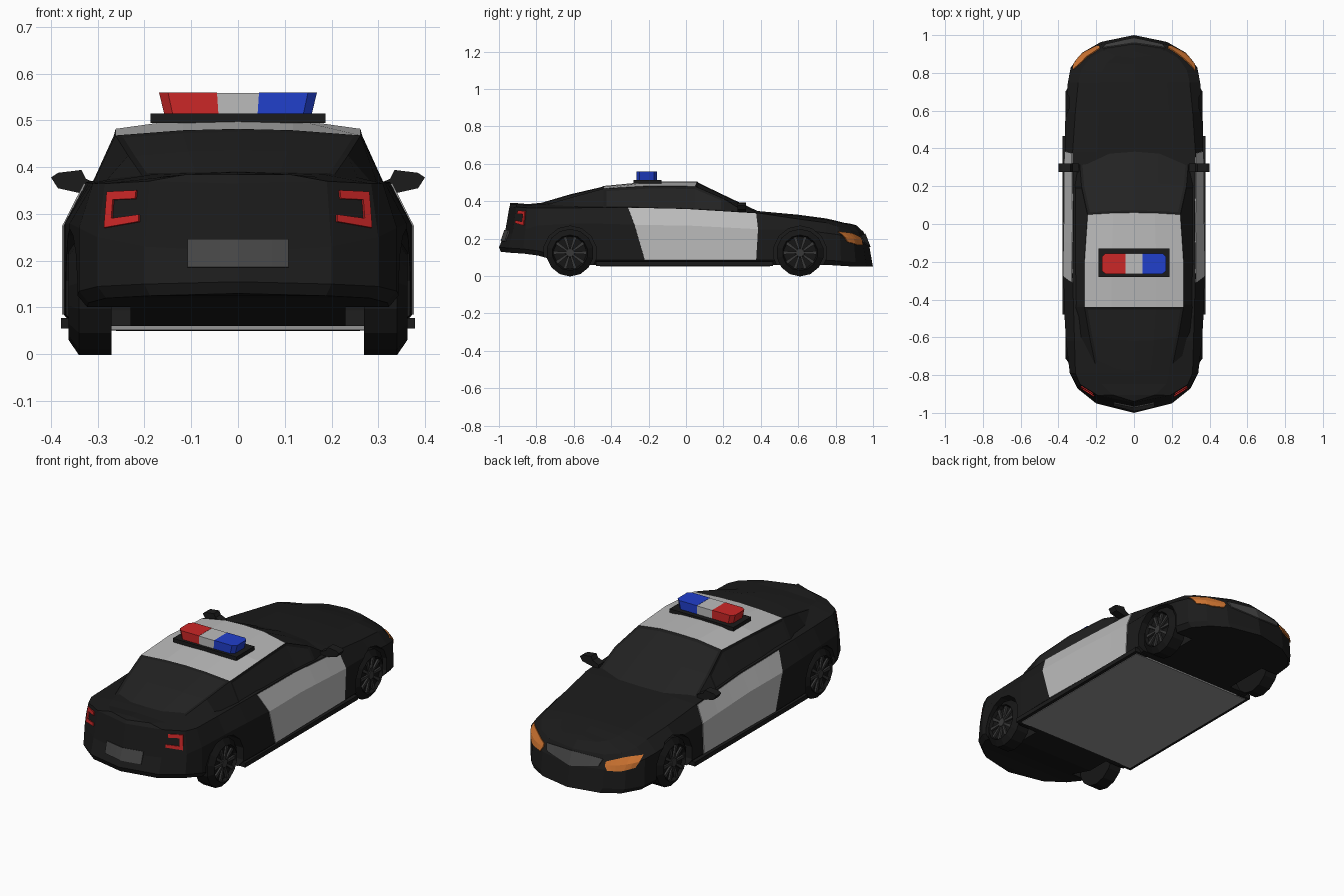
import bpy, bmesh, math
from mathutils import Vector
from mathutils.bvhtree import BVHTree

if "Cube" in bpy.data.objects:
    bpy.data.objects.remove(bpy.data.objects["Cube"])


def material(name, r, g=None, b=None):
    m = bpy.data.materials.new(name)
    m.diffuse_color = (r, r if g is None else g, r if b is None else b, 1)
    m.use_nodes = True
    m.node_tree.nodes["Principled BSDF"].inputs["Base Color"].default_value = m.diffuse_color
    return m


BLACK = material("black_paint", 0.011)
GLASS = material("dark_glass", 0.016)
WHITE = material("white_paint", 0.5)
RUBBER = material("rubber", 0.008)
RIM = material("rim_metal", 0.04)
GREY = material("dark_grey", 0.06)
FLOOR = material("floor_grey", 0.3)
RED = material("red", 0.6, 0.02, 0.02)
BLUE = material("blue", 0.015, 0.05, 0.6)
ORANGE = material("orange", 0.6, 0.17, 0.03)


def finish(name, bm, *mats):
    bmesh.ops.recalc_face_normals(bm, faces=bm.faces)
    me = bpy.data.meshes.new(name)
    bm.to_mesh(me)
    bm.free()
    ob = bpy.data.objects.new(name, me)
    bpy.context.collection.objects.link(ob)
    for m in mats:
        me.materials.append(m)
    return ob


def loft(halves):
    """Mirror half sections over x = 0 and skin them; returns bmesh and face rows."""
    bm = bmesh.new()
    rings = []
    for h in halves:
        full = h + [(-x, y, z) for x, y, z in reversed(h[1:-1])]
        rings.append([bm.verts.new(p) for p in full])
    n = len(rings[0])
    rows = [[bm.faces.new((a[j], a[(j + 1) % n], b[(j + 1) % n], b[j])) for j in range(n)]
            for a, b in zip(rings, rings[1:])]
    return bm, rows, rings


def box(name, x0, x1, y0, y1, z0, z1, mat):
    return prism(name, [(x0, y0), (x1, y0), (x1, y1), (x0, y1)], z0, z1, mat)


def prism(name, outline, lo, hi, mat, upright=False, flare=1.0):
    """Extrude an xy outline along z, or an xz outline along y when upright."""
    bm = bmesh.new()
    rings = []
    for t, s in ((lo, 1.0), (hi, flare)):
        rings.append([bm.verts.new((a * s, t, b) if upright else (a * s, b, t)) for a, b in outline])
    n = len(outline)
    for r in rings:
        bm.faces.new(r)
    for j in range(n):
        bm.faces.new((rings[0][j], rings[0][(j + 1) % n], rings[1][(j + 1) % n], rings[1][j]))
    return finish(name, bm, mat)


# Body shell: y, half width, bottom, waist height, belt half width, belt height, deck height
STATIONS = [
    (-1.00, 0.00, .13, .22, 0.00, .365, .39), (-.95, .20, .125, .23, .19, .37, .39),
    (-.87, .30, .12, .25, .285, .365, .385), (-.79, .34, .11, .27, .31, .365, .39),
    (-.62, .36, .06, .28, .315, .365, .40), (-.45, .37, .06, .28, .32, .366, .40),
    (-.28, .373, .06, .275, .325, .368, .39), (0, .368, .06, .27, .32, .362, .37),
    (.38, .365, .06, .25, .325, .338, .348), (.60, .365, .06, .25, .31, .305, .328),
    (.75, .35, .06, .23, .295, .285, .308), (.83, .335, .055, .22, .28, .265, .297),
    (.91, .275, .05, .19, .235, .245, .285), (.965, .18, .05, .17, .16, .235, .28),
    (1.0, 0.0, .05, .16, 0.0, .235, .275)]
NOSE_LEAN = (0, 0, .005, .02, .05, .085, .10)
TAIL_LEAN = (.01, .01, 0, .03, .055, .06, .06)


def body_half(y, w, zb, zm, xb, zs, zt):
    pts = [(0, zb), (w * .94, zb), (w, zb + .025), (w, zm), (xb, zs), (xb * .6, zt - .006), (0, zt)]
    nose, tail = max(0, (y - .75) / .25), max(0, (-.79 - y) / .21)
    return [(x, y - nose * NOSE_LEAN[k] + tail * TAIL_LEAN[k], z) for k, (x, z) in enumerate(pts)]


bm, _, _ = loft([body_half(*s) for s in STATIONS])
bmesh.ops.remove_doubles(bm, verts=bm.verts, dist=1e-4)
bmesh.ops.recalc_face_normals(bm, faces=bm.faces)
SURFACE = BVHTree.FromBMesh(bm)
body = finish("body_shell", bm, BLACK)


def lathe(bm, profile, centre, side, seg=14):
    """Revolve (radius, x) points around a cross-car axle."""
    rings = []
    for r, x in profile:
        rings.append([bm.verts.new((side * x, centre[0] + r * math.cos(a), centre[1] + r * math.sin(a)))
                      for a in (2 * math.pi * (i + .5) / seg for i in range(seg))])
    for a, b in zip(rings, rings[1:]):
        for j in range(seg):
            bm.faces.new((a[j], a[(j + 1) % seg], b[(j + 1) % seg], b[j]))
    bm.faces.new(rings[0])
    bm.faces.new(rings[-1])


# Wheel arches cut from the shell
AXLES = (("rear", -.62), ("front", .61))
bm = bmesh.new()
for _, y in AXLES:
    for s in (-1, 1):
        lathe(bm, [(.143, .23), (.143, .5)], (y, .125), s)
cutter = finish("arch_cutter", bm, BLACK)
cutter.hide_render = True
mod = body.modifiers.new("arches", 'BOOLEAN')
mod.operation, mod.solver, mod.object = 'DIFFERENCE', 'EXACT', cutter
bpy.context.view_layer.objects.active = body
bpy.ops.object.modifier_apply(modifier="arches")
bpy.data.objects.remove(cutter)

# Wheels: tyre, spokes and hub
for label, y in AXLES:
    for s, side in ((-1, "left"), (1, "right")):
        bm = bmesh.new()
        lathe(bm, [(.09, .27), (.127, .27), (.127, .34), (.095, .362), (.087, .345), (.03, .345)], (y, .125), s)
        finish(f"{label}_{side}_tyre", bm, RUBBER)
        bm = bmesh.new()
        lathe(bm, [(.026, .34), (.022, .359)], (y, .125), s, 10)
        for i in range(10):
            a = 2 * math.pi * i / 10
            d, t = Vector((0, math.cos(a), math.sin(a))), Vector((0, -math.sin(a), math.cos(a)))
            c = Vector((0, y, .125))
            quads = [[bm.verts.new(c + d * r + t * w + Vector((s * x, 0, 0)))
                      for r, w in ((.02, -.005), (.088, -.009), (.088, .009), (.02, .005))]
                     for x in (.34, .355)]
            bm.faces.new(quads[0])
            bm.faces.new(quads[1])
            for j in range(4):
                k = (j + 1) % 4
                bm.faces.new((quads[0][j], quads[0][k], quads[1][k], quads[1][j]))
        finish(f"{label}_{side}_rim", bm, RIM)

# Cabin: y, base half width, roof edge half width, edge height, centre height, edge y shift
CABIN = [(-.80, .27, .20, .375, .387, .03), (-.62, .305, .235, .425, .44, .02),
         (-.44, .32, .262, .468, .482, 0), (-.20, .325, .262, .482, .505, 0),
         (.06, .32, .245, .480, .505, -.01), (.22, .315, .278, .415, .428, -.02),
         (.41, .305, .29, .322, .338, -.06)]
bm, rows, rings = loft([[(0, y, .30), (xb, y + d, min(.345, zr - .01)), (xr, y + d, zr),
                         (xr * .45, y + d * .2, zc - .003), (0, y, zc)]
                        for y, xb, xr, zr, zc, d in CABIN])
bm.faces.new(rings[0])
bm.faces.new(rings[-1])
bmesh.ops.recalc_face_normals(bm, faces=bm.faces)
for i in (2, 3):
    for f in rows[i][2:6]:
        f.material_index = 1
panes = [[f for i in (0, 1) for f in rows[i][2:6]], [f for i in (4, 5) for f in rows[i][2:6]],
         [rows[i][1] for i in (2, 3, 4)], [rows[i][6] for i in (2, 3, 4)]]
for pane in panes:
    bmesh.ops.inset_region(bm, faces=pane, thickness=.014, depth=-.003, use_even_offset=True)
    for f in pane:
        f.material_index = 2
finish("cabin", bm, BLACK, WHITE, GLASS)


def panel(name, rails, axis, sign, mat, steps=3, thick=.012):
    """Wrap a strip between matching rails onto the shell, seen along x (axis 0) or y (axis 1)."""
    def refine(rail):
        out = [Vector(rail[0])]
        for a, b in zip(rail, rail[1:]):
            out += [Vector(a).lerp(Vector(b), i / steps) for i in range(1, steps + 1)]
        return out

    def project(p):
        start = Vector((sign * 2, p.x, p.y)) if axis == 0 else Vector((p.x, sign * 2, p.y))
        aim = Vector((-sign, 0, 0)) if axis == 0 else Vector((0, -sign, 0))
        hit = SURFACE.ray_cast(start, aim)[0]
        if hit is None:
            start[axis] = sign * (.35 if axis == 0 else .9)
            hit = SURFACE.find_nearest(start)[0]
        return hit
    bm = bmesh.new()
    grid = [[bm.verts.new(project(p)) for p in refine(r)] for r in rails]
    for a, b in zip(grid, grid[1:]):
        for j in range(len(a) - 1):
            bm.faces.new((a[j], a[j + 1], b[j + 1], b[j]))
    ob = finish(name, bm, mat)
    solid = ob.modifiers.new("thickness", 'SOLIDIFY')
    solid.thickness, solid.offset = thick, 0


# Paired parts: doors, lamps, mirrors, sills
for s, side in ((-1, "left"), (1, "right")):
    panel(f"{side}_door", [[(-.31, .364), (0, .357), (.375, .334)], [(-.275, .272), (0, .27), (.385, .25)],
                           [(-.22, .085), (0, .085), (.375, .085)]], 0, s, WHITE, thick=.008)
    flip = lambda pts: [(s * x, z) for x, z in pts]
    panel(f"{side}_tail_lamp", [flip([(.215, .35), (.278, .347), (.284, .27), (.21, .283)]),
                                flip([(.217, .332), (.265, .33), (.268, .29), (.21, .298)])], 1, -1, RED)
    panel(f"{side}_head_lamp", [flip([(.18, .205), (.25, .227), (.32, .235)]),
                                flip([(.18, .187), (.25, .195), (.318, .208)]),
                                flip([(.195, .165), (.25, .165), (.305, .182)])], 1, 1, ORANGE)
    prism(f"{side}_mirror", flip([(.29, .335), (.34, .345), (.385, .355), (.40, .378), (.385, .388),
                                  (.335, .394), (.325, .375), (.29, .36)]), .275, .32, BLACK, upright=True)
    box(f"{side}_sill", s * .30, s * .379, -.48, .465, .055, .078, BLACK)

# Number plate blank, grille and underside
panel("rear_plate", [[(-.107, .245), (0, .245), (.107, .245)], [(-.107, .185), (0, .185), (.107, .185)]],
      1, -1, GREY)
panel("grille", [[(-.165, .215), (0, .225), (.165, .215)], [(-.15, .18), (0, .155), (.15, .18)]], 1, 1, GREY)
box("floor_pan", -.36, .36, -.46, .45, .052, .07, FLOOR)

# Roof light bar
box("light_bar_base", -.187, .187, -.28, -.13, .495, .515, BLACK)
for s, name, mat in ((-1, "red_light", RED), (1, "blue_light", BLUE)):
    prism(name, [(s * x, y) for x, y in ((.042, -.265), (.14, -.265), (.158, -.248), (.158, -.172),
                                         (.14, -.155), (.042, -.155))], .515, .56, mat, flare=1.07)
box("centre_light", -.045, .045, -.265, -.155, .515, .559, WHITE)
